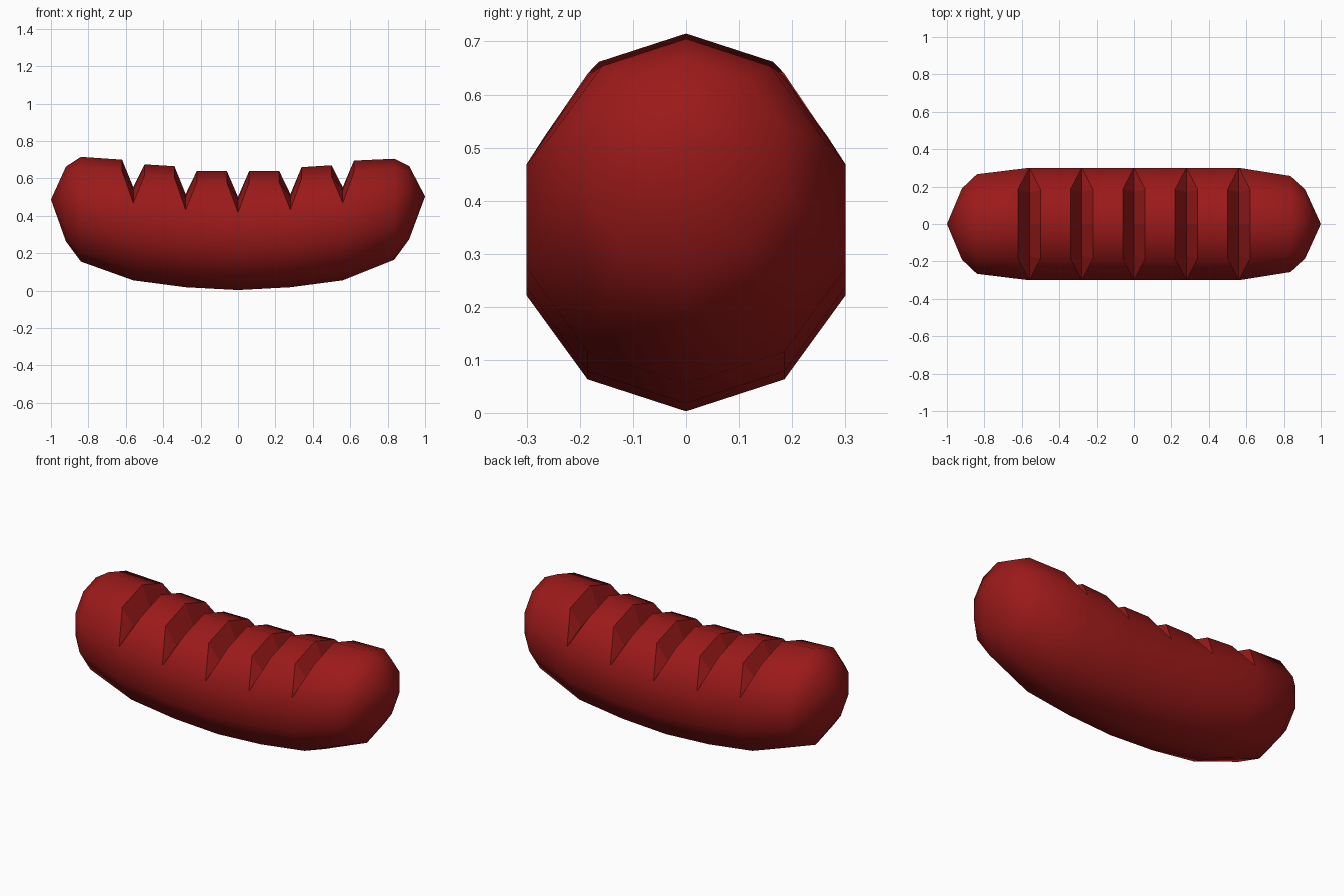
import bpy, bmesh, math

if "Cube" in bpy.data.objects:
    bpy.data.objects.remove(bpy.data.objects["Cube"])

N = 10  # sides of the body; index 0 is the top ridge
bm = bmesh.new()


def ring(x, zc, r):
    return [bm.verts.new((x, r * math.sin(2 * math.pi * i / N),
                          zc + r * math.cos(2 * math.pi * i / N))) for i in range(N)]


def with_top(base, x, top, shoulder_y, shoulder_z):
    """Copy of a ring sharing all but its three uppermost vertices."""
    new = list(base)
    new[0] = bm.verts.new((x, 0, top))
    new[1] = bm.verts.new((x, shoulder_y, shoulder_z))
    new[-1] = bm.verts.new((x, -shoulder_y, shoulder_z))
    return new


def bridge(a, b):
    faces = []
    for i in range(N):
        j = (i + 1) % N
        vs = list(dict.fromkeys([a[i], b[i], b[j], a[j]]))
        if len(vs) > 2:
            faces.append(bm.faces.new(vs))
    return faces


# Scored middle: x, centre height, left lip height, right lip height
notches = [(-0.56, 0.371, 0.70, 0.675), (-0.28, 0.334, 0.665, 0.64),
           (0.0, 0.319, 0.64, 0.64), (0.28, 0.334, 0.64, 0.66),
           (0.56, 0.371, 0.67, 0.695)]
R = 0.316
walls = []
prev = ring(-0.92, 0.463, 0.20)
left_end = prev
nxt = ring(-0.84, 0.435, 0.28)
bridge(prev, nxt)
prev = nxt
for x, zc, zl, zr in notches:
    floor = ring(x, zc, R)
    left = with_top(floor, x - 0.06, zl, 0.185, zl - 0.06)
    right = with_top(floor, x + 0.06, zr, 0.185, zr - 0.06)
    for i, y, dz in ((0, 0, 0.182), (1, 0.17, 0.165), (-1, -0.17, 0.165)):
        floor[i].co = (x, y, zc + dz)
    bridge(prev, left)
    walls += bridge(left, floor) + bridge(floor, right)
    prev = right
for x, zc, r in ((0.835, 0.435, 0.27), (0.915, 0.47, 0.196)):
    nxt = ring(x, zc, r)
    bridge(prev, nxt)
    prev = nxt

# Pointed ends
for rim, x, z in ((left_end, -1, 0.487), (prev, 1, 0.503)):
    tip = bm.verts.new((x, 0, z))
    for i in range(N):
        bm.faces.new((rim[i], rim[(i + 1) % N], tip))

bmesh.ops.recalc_face_normals(bm, faces=bm.faces[:])

# Smooth skin, crisp cuts
for f in bm.faces:
    f.smooth = True
for f in walls:
    for e in f.edges:
        e.smooth = False

mesh = bpy.data.meshes.new("sausage")
bm.to_mesh(mesh)
bm.free()
obj = bpy.data.objects.new("sausage", mesh)
bpy.context.collection.objects.link(obj)

mat = bpy.data.materials.new("sausage_red")
mat.diffuse_color = (0.33, 0.01, 0.01, 1)
mat.use_nodes = True
mat.node_tree.nodes["Principled BSDF"].inputs["Base Color"].default_value = mat.diffuse_color
mesh.materials.append(mat)
